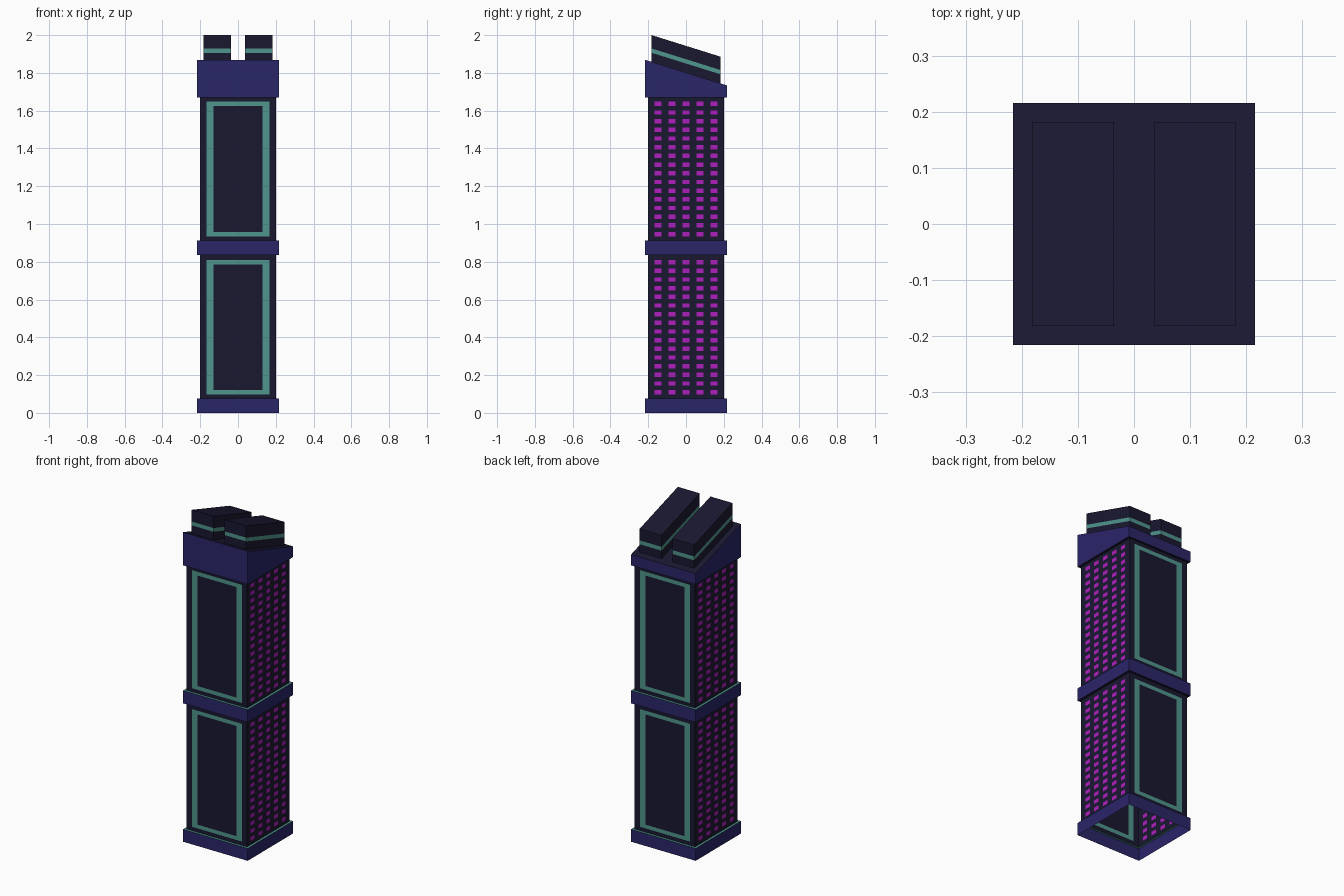
import bpy

if "Cube" in bpy.data.objects:
    bpy.data.objects.remove(bpy.data.objects["Cube"])

SLOPE = -0.313  # roof pitch along y


def material(name, rgb):
    m = bpy.data.materials.new(name)
    m.diffuse_color = (*rgb, 1)
    m.use_nodes = True
    m.node_tree.nodes["Principled BSDF"].inputs["Base Color"].default_value = m.diffuse_color
    return m


MATS = [material("dark", (0.010, 0.009, 0.030)),
        material("indigo", (0.023, 0.019, 0.141)),
        material("teal", (0.080, 0.305, 0.262)),
        material("magenta", (0.430, 0.013, 0.510))]
DARK, INDIGO, TEAL, MAGENTA = range(4)


def add_mesh(name, verts, faces, colours):
    me = bpy.data.meshes.new(name)
    me.from_pydata(verts, [], faces)
    for m in MATS:
        me.materials.append(m)
    for p, c in zip(me.polygons, colours):
        p.material_index = c
    me.update()
    ob = bpy.data.objects.new(name, me)
    bpy.context.collection.objects.link(ob)
    return ob


def stack(name, rings, colours, cx=0, cap=False):
    """Joins rectangular rings (half x, half y, z at centre, slope) upward."""
    verts, faces = [], []
    for hx, hy, z, s in rings:
        for sx, sy in ((-1, -1), (1, -1), (1, 1), (-1, 1)):
            verts.append((cx + sx * hx, sy * hy, z + s * sy * hy))
    cols = []
    for r, c in enumerate(colours):
        for i in range(4):
            j = (i + 1) % 4
            faces.append((4 * r + i, 4 * r + j, 4 * r + 4 + j, 4 * r + 4 + i))
            cols.append(c)
    if cap:
        n = 4 * (len(rings) - 1)
        faces.append((n, n + 1, n + 2, n + 3))
        cols.append(DARK)
    return add_mesh(name, verts, faces, cols)


def wall(name, us, zs, place, colour):
    """Flat wall divided into coloured cells."""
    n = len(us)
    verts = [place(u, z) for z in zs for u in us]
    faces, cols = [], []
    for r in range(len(zs) - 1):
        for c in range(n - 1):
            a = r * n + c
            faces.append((a, a + 1, a + n + 1, a + n))
            cols.append(colour(c, r))
    add_mesh(name, verts, faces, cols)


def frame_colour(c, r):
    inside = 1 <= c <= 3 and 1 <= r <= 3
    return TEAL if inside and (c, r) != (2, 2) else DARK


def window_colour(c, r):
    return MAGENTA if c % 2 and r % 2 else DARK


# Tower walls: framed panels front and back, window grids on the sides
W, B, E = 0.202, 0.216, 0.167
for level, z0, z1, p0, p1 in (("lower", 0.075, 0.836, 0.098, 0.809),
                              ("upper", 0.913, 1.669, 0.935, 1.648)):
    t = (p1 - p0) / 31
    fu = [-W, -E, -E + 0.037, E - 0.037, E, W]
    fz = [z0, p0, p0 + t, p1 - t, p1, z1]
    wu = [-W] + [-E + 2 * E * i / 9 for i in range(10)] + [W]
    wz = [z0] + [p0 + t * i for i in range(32)] + [z1]
    for s, f, w in ((1, "front", "right"), (-1, "back", "left")):
        wall(f"{level}_{f}_panel", fu, fz,
             lambda u, z: (s * u, -s * W, z), frame_colour)
        wall(f"{level}_{w}_windows", wu, wz,
             lambda u, z: (s * W, s * u, z), window_colour)

# Bands (base is open underneath)
stack("base_band", [(B, B, 0, 0), (B, B, 0.075, 0), (W, W, 0.075, 0)],
      [INDIGO, TEAL])
stack("middle_band", [(W, W, 0.836, 0), (B, B, 0.836, 0),
                      (B, B, 0.913, 0), (W, W, 0.913, 0)],
      [DARK, INDIGO, TEAL])

# Sloped crown
ROOF = 1.8015
stack("crown", [(W, W, 1.669, 0), (B, B, 1.669, 0), (B, B, ROOF, SLOPE)],
      [DARK, INDIGO], cap=True)

# Two striped roof blocks
for side, cx in (("left", -0.109), ("right", 0.109)):
    stack(f"{side}_roof_block",
          [(0.073, 0.182, ROOF + h, SLOPE) for h in (0, 0.048, 0.071, 0.1415)],
          [DARK, TEAL, DARK], cx=cx, cap=True)
